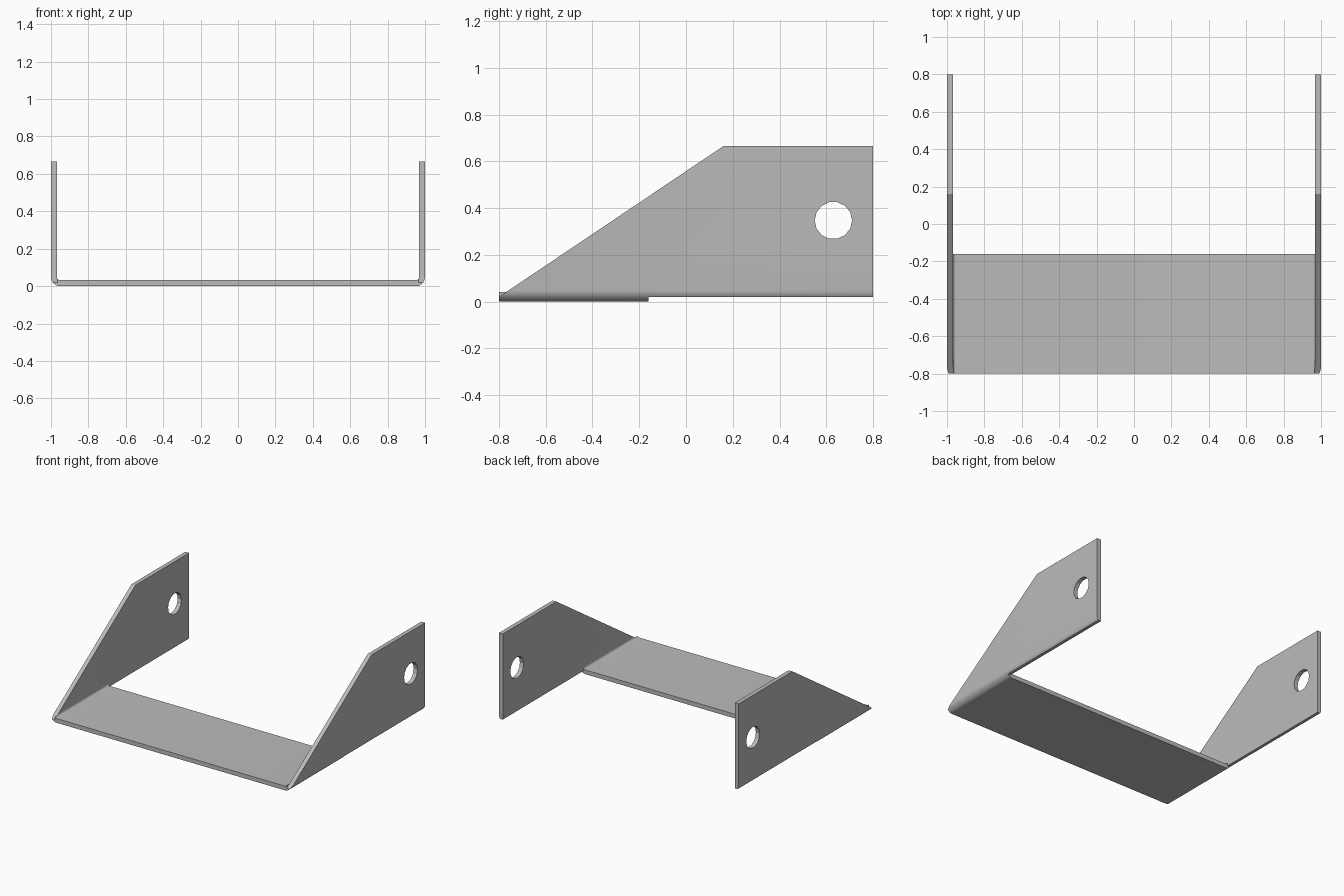
import bpy, bmesh, math
from mathutils import Vector

cube = bpy.data.objects.get("Cube")
if cube:
    bpy.data.objects.remove(cube, do_unlink=True)

THICK, RADIUS = 0.032, 0.048      # sheet thickness, outer bend radius
HEIGHT, DEPTH = 0.665, 0.8        # wall height, half depth
INNER = 1 - THICK                 # inner face of the walls
BASE_BACK, WALL_BOTTOM = -0.16, 0.02

steel = bpy.data.materials.new("plain grey steel")
steel.use_nodes = True
grey = (0.5, 0.5, 0.5, 1)
steel.diffuse_color = grey
steel.node_tree.nodes["Principled BSDF"].inputs["Base Color"].default_value = grey


def prism(name, points, extrude):
    """Solid made by extruding a closed outline."""
    bm = bmesh.new()
    face = bm.faces.new([bm.verts.new(p) for p in points])
    new = bmesh.ops.extrude_face_region(bm, geom=[face])["geom"]
    moved = [v for v in new if isinstance(v, bmesh.types.BMVert)]
    bmesh.ops.translate(bm, verts=moved, vec=Vector(extrude))
    bmesh.ops.recalc_face_normals(bm, faces=bm.faces)
    mesh = bpy.data.meshes.new(name)
    bm.to_mesh(mesh)
    bm.free()
    obj = bpy.data.objects.new(name, mesh)
    bpy.context.collection.objects.link(obj)
    return obj


def side_prism(name, outline, x0, x1):
    return prism(name, [(x0, y, z) for y, z in outline], (x1 - x0, 0, 0))


def rect(y0, y1, z0, z1):
    return [(y0, z0), (y1, z0), (y1, z1), (y0, z1)]


def bend(radius, steps=8):
    """Quarter arc from the base up to the right-hand wall."""
    c = 1 - RADIUS
    angles = [math.pi / 2 * i / steps for i in range(steps + 1)]
    return [(c + radius * math.sin(a), RADIUS - radius * math.cos(a)) for a in angles]


# Bent U-shaped sheet
outer = bend(RADIUS) + [(1, HEIGHT)]
inner = [(INNER, HEIGHT)] + bend(RADIUS - THICK)[::-1]
half = outer + inner
section = outer + inner + [(-x, z) for x, z in inner[::-1]] + [(-x, z) for x, z in outer[::-1]]
bracket = prism("bracket", [(x, -DEPTH, z) for x, z in section], (0, 2 * DEPTH, 0))
bracket.data.materials.append(steel)

# Cutters: open back of the base, wall undersides, bolt holes, sloped fronts
slope = (HEIGHT - WALL_BOTTOM) / (0.16 + DEPTH)
low = (-1, WALL_BOTTOM - 0.2 * slope)
high = (0.46, HEIGHT + 0.3 * slope)
hole = [(0.63 + 0.08 * math.cos(a), 0.347 + 0.08 * math.sin(a))
        for a in (math.tau * i / 14 for i in range(14))]
cutters = [
    side_prism("base_notch", rect(BASE_BACK, 1, -0.1, 0.3), -INNER, INNER),
    side_prism("underside_trim", rect(BASE_BACK, 1, -0.1, WALL_BOTTOM), -1.2, 1.2),
    side_prism("bolt_hole", hole, -1.2, 1.2),
]
for side, label in ((1, "left"), (-1, "right")):
    cutters.append(side_prism(label + "_slope_trim", [low, high, (-1, high[1])],
                              side * (INNER - 0.002), side * 1.2))

bpy.context.view_layer.objects.active = bracket
bracket.select_set(True)
for cutter in cutters:
    cutter.hide_render = True
    mod = bracket.modifiers.new(cutter.name, "BOOLEAN")
    mod.operation = "DIFFERENCE"
    mod.solver = "EXACT"
    mod.object = cutter
    bpy.ops.object.modifier_apply(modifier=mod.name)
    bpy.data.objects.remove(cutter, do_unlink=True)

# Smooth bends, crisp cut edges
bpy.ops.object.shade_smooth_by_angle(angle=math.radians(20))
